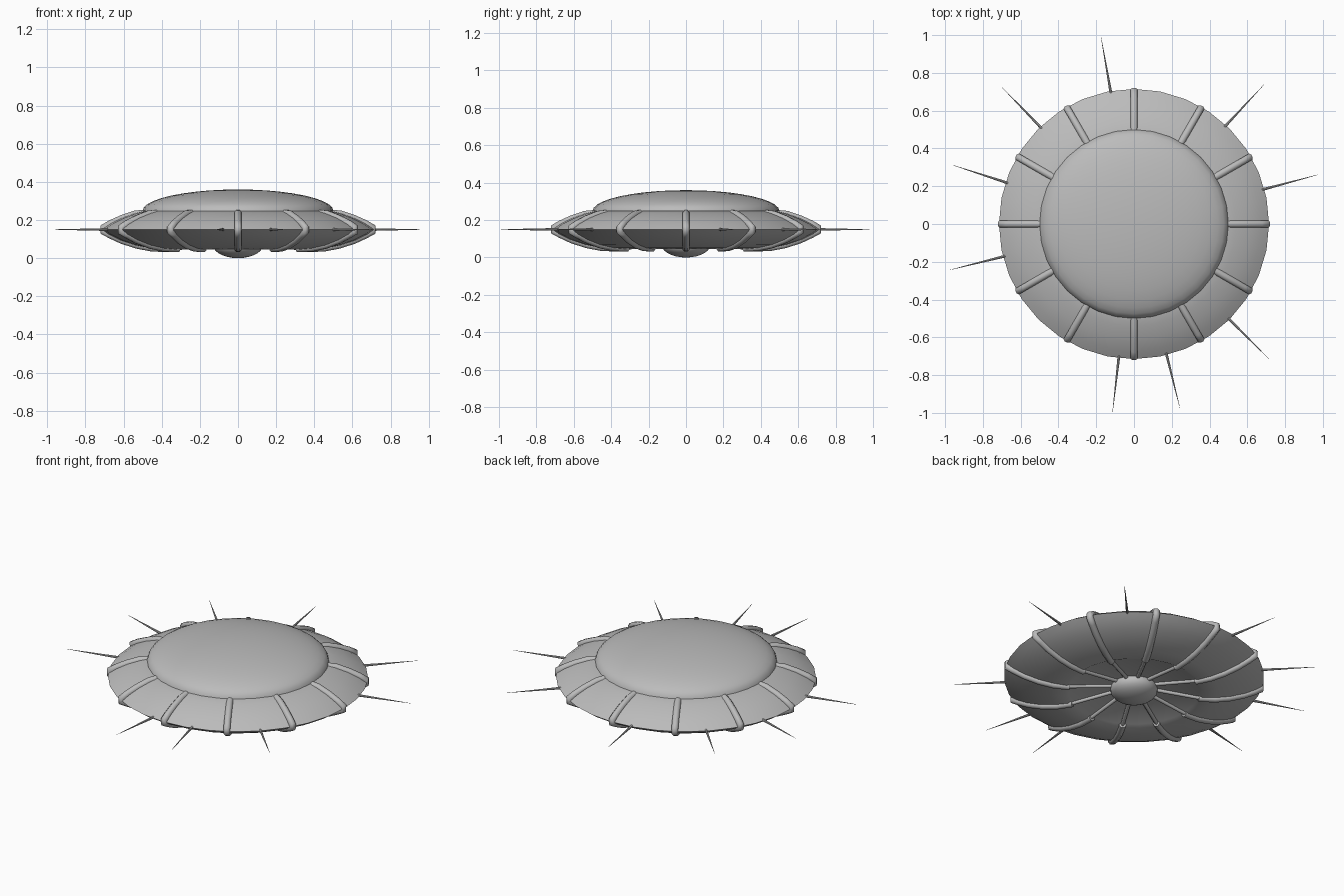
import bpy, bmesh
from math import sin, cos, pi, radians
from mathutils import Vector, Matrix

cube = bpy.data.objects.get("Cube")
if cube:
    bpy.data.objects.remove(cube)

SIDES = 32
RIBS = 12
RIM_Z = 0.15

grey = bpy.data.materials.new("hull grey")
grey.use_nodes = True
grey.diffuse_color = (0.5, 0.5, 0.5, 1)
grey.node_tree.nodes["Principled BSDF"].inputs["Base Color"].default_value = (0.5, 0.5, 0.5, 1)


def finish(bm, name, angle=40):
    """Turn a bmesh into a smooth-shaded object."""
    bmesh.ops.remove_doubles(bm, verts=bm.verts, dist=0.0001)
    bmesh.ops.recalc_face_normals(bm, faces=bm.faces)
    mesh = bpy.data.meshes.new(name)
    bm.to_mesh(mesh)
    bm.free()
    obj = bpy.data.objects.new(name, mesh)
    bpy.context.collection.objects.link(obj)
    mesh.materials.append(grey)
    bpy.ops.object.select_all(action='DESELECT')
    obj.select_set(True)
    bpy.context.view_layer.objects.active = obj
    bpy.ops.object.shade_smooth_by_angle(angle=radians(angle))
    return obj


def lathe(name, profile, sides=SIDES):
    """Spin a radius/height profile around z."""
    bm = bmesh.new()
    verts = [bm.verts.new((r, 0, z)) for r, z in profile]
    edges = [bm.edges.new(pair) for pair in zip(verts, verts[1:])]
    bmesh.ops.spin(bm, geom=verts + edges, cent=(0, 0, 0), axis=(0, 0, 1),
                   angle=2 * pi, steps=sides, use_merge=True)
    return finish(bm, name)


def ellipsoid(name, radius, height, z, start, rows=10):
    """Lathed part of an ellipsoid, from the start angle up to the pole."""
    angles = [start + (pi / 2 - start) * i / rows for i in range(rows + 1)]
    return lathe(name, [(radius * cos(a), z + height * sin(a)) for a in angles])


def tube(name, path, radius, angle, sides=8):
    """Round bar along a path in the radial plane, with slightly rounded ends."""
    pts = [Vector((r, 0, z)) for r, z in path]
    bm = bmesh.new()
    rings = []
    for i, p in enumerate(pts):
        t = (pts[min(i + 1, len(pts) - 1)] - pts[max(i - 1, 0)]).normalized()
        across, side = t.cross(Vector((0, 1, 0))), Vector((0, 1, 0))
        rings.append([bm.verts.new(p + radius * (across * cos(a) + side * sin(a)))
                      for a in (2 * pi * (k + 0.5) / sides for k in range(sides))])
    for a, b in zip(rings, rings[1:]):
        for k in range(sides):
            n = (k + 1) % sides
            bm.faces.new((a[k], a[n], b[n], b[k]))
    bm.faces.new(rings[0])
    bm.faces.new(rings[-1])
    bm.transform(Matrix.Rotation(angle, 4, 'Z'))
    return finish(bm, name, 50)


# Saucer hull: sloped top, sharp rim, bowl underside and a shallow central recess
lathe("hull", [(0, 0.25), (0.48, 0.25), (0.54, 0.235), (0.61, 0.21), (0.67, 0.18),
               (0.715, RIM_Z), (0.68, 0.125), (0.62, 0.095), (0.54, 0.068),
               (0.46, 0.052), (0.38, 0.045), (0.36, 0.055), (0.1, 0.085), (0, 0.085)])

# Upper dome and lower pod
ellipsoid("top_dome", 0.5, 0.112, 0.248, 0)
ellipsoid("belly_pod", 0.13, 0.067, 0.067, -pi / 2, 14)

# Ribs wrapping the rim, each continued by a thin spoke in the recess
rib_path = [(0.46, 0.238), (0.54, 0.231), (0.61, 0.207), (0.67, 0.18), (0.708, 0.158),
            (0.708, 0.142), (0.67, 0.122), (0.61, 0.094), (0.53, 0.068),
            (0.45, 0.053), (0.36, 0.05)]
for i in range(RIBS):
    a = 2 * pi * i / RIBS
    tube(f"rib_{i + 1}", rib_path, 0.02, a)
    tube(f"spoke_{i + 1}", [(0.08, 0.082), (0.38, 0.05)], 0.011, a)

# Needle antennas around the rim
for i, deg in enumerate((15, 47, 100, 134, 162, 194, 263.5, 284, 315)):
    bm = bmesh.new()
    bmesh.ops.create_cone(bm, cap_ends=True, segments=8, radius1=0.008,
                          radius2=0.0006, depth=0.33)
    bm.transform(Matrix.Rotation(radians(deg), 4, 'Z')
                 @ Matrix.Translation((0.845, 0, RIM_Z))
                 @ Matrix.Rotation(pi / 2, 4, 'Y'))
    finish(bm, f"antenna_{i + 1}")
